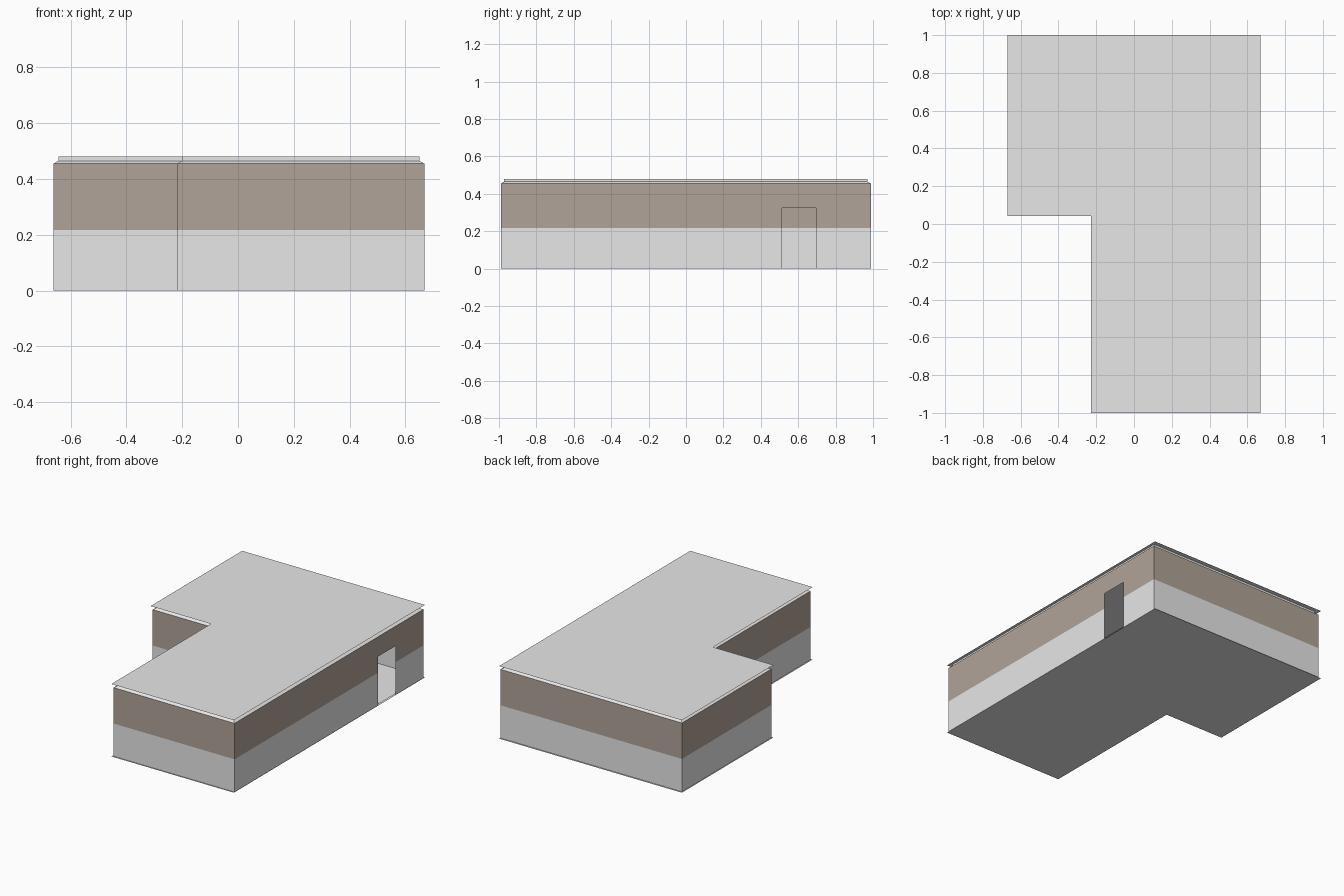
import bpy
import bmesh

if "Cube" in bpy.data.objects:
    bpy.data.objects.remove(bpy.data.objects["Cube"])


def material(name, rgb):
    m = bpy.data.materials.new(name)
    m.diffuse_color = (*rgb, 1.0)
    m.use_nodes = True
    m.node_tree.nodes["Principled BSDF"].inputs["Base Color"].default_value = m.diffuse_color
    return m


GREY = material("light grey", (0.8, 0.8, 0.8))
BROWN = material("taupe brown", (0.44, 0.371, 0.314))


def outline(left, right, front, back, inner_x, inner_y):
    """Counter-clockwise L-shaped footprint."""
    return [(inner_x, front), (right, front), (right, back),
            (left, back), (left, inner_y), (inner_x, inner_y)]


SLAB = outline(-0.67, 0.67, -1.0, 1.0, -0.228, 0.042)
WALL = outline(-0.662, 0.668, -0.99, 0.988, -0.219, 0.052)
BAND = outline(-0.644, 0.65, -0.972, 0.97, -0.199, 0.07)


def finish(name, bm, mats):
    bmesh.ops.remove_doubles(bm, verts=bm.verts, dist=0.0005)
    me = bpy.data.meshes.new(name)
    bm.to_mesh(me)
    bm.free()
    for m in mats:
        me.materials.append(m)
    ob = bpy.data.objects.new(name, me)
    bpy.context.collection.objects.link(ob)


def quad(bm, pts):
    return bm.faces.new([bm.verts.new(p) for p in pts])


def sheet(name, pts, z, up=True):
    bm = bmesh.new()
    face = bm.faces.new([bm.verts.new((x, y, z)) for x, y in pts])
    if not up:
        face.normal_flip()
    finish(name, bm, [GREY])


# Ground slab underside, room floor and overhanging flat roof
sheet("base_underside", SLAB, 0.0, up=False)
sheet("floor", WALL, 0.008)
sheet("roof", SLAB, 0.48)

# Thin two-tone walls, with a doorway left open in the right wall
STRIPE, DOOR_TOP, WALL_TOP = 0.217, 0.324, 0.455
DOOR = (0.512, 0.695)
levels = [0.0, STRIPE, DOOR_TOP, WALL_TOP]
bm = bmesh.new()
for i, a in enumerate(WALL):
    b = WALL[(i + 1) % 6]
    has_door = i == 1
    stops = [a] + ([(a[0], y) for y in DOOR] if has_door else []) + [b]
    for k, (p, q) in enumerate(zip(stops, stops[1:])):
        for lo, hi in zip(levels, levels[1:]):
            if has_door and k == 1 and hi <= DOOR_TOP:
                continue
            f = quad(bm, [(*p, lo), (*q, lo), (*q, hi), (*p, hi)])
            f.material_index = 1 if lo >= STRIPE else 0
finish("walls", bm, [GREY, BROWN])

# Sloped ledge on top of the walls, then a recessed band under the roof
bm = bmesh.new()
rings = [(WALL, WALL_TOP), (BAND, 0.465), (BAND, 0.48)]
for (lower, z0), (upper, z1) in zip(rings, rings[1:]):
    for i in range(6):
        j = (i + 1) % 6
        quad(bm, [(*lower[i], z0), (*lower[j], z0),
                  (*upper[j], z1), (*upper[i], z1)])
finish("roof_ledge", bm, [GREY])
